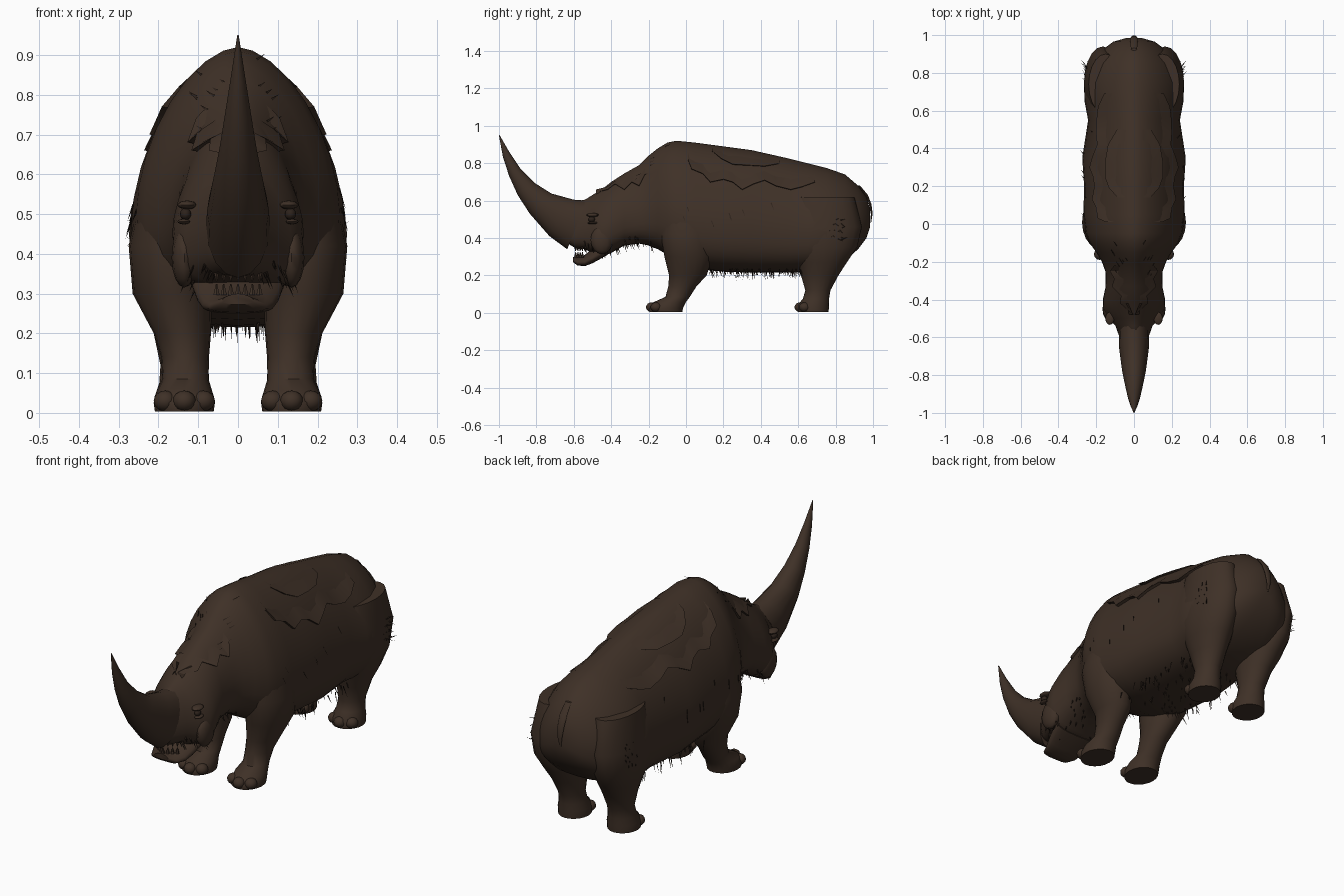
import bpy, bmesh, math, random
from mathutils import Vector, Matrix

random.seed(4)
if "Cube" in bpy.data.objects:
    bpy.data.objects.remove(bpy.data.objects["Cube"])


def material(name, rgb):
    m = bpy.data.materials.new(name)
    m.use_nodes = True
    m.diffuse_color = (*rgb, 1)
    bsdf = m.node_tree.nodes["Principled BSDF"]
    bsdf.inputs["Base Color"].default_value = (*rgb, 1)
    bsdf.inputs["Roughness"].default_value = 0.9
    return m


HIDE = material("brown hide", (0.049, 0.030, 0.020))
DARK = material("dark hair", (0.026, 0.016, 0.011))


def finish(name, bm, mat=HIDE, angle=50):
    bmesh.ops.recalc_face_normals(bm, faces=bm.faces)
    mesh = bpy.data.meshes.new(name)
    bm.to_mesh(mesh)
    bm.free()
    mesh.materials.append(mat)
    ob = bpy.data.objects.new(name, mesh)
    bpy.context.collection.objects.link(ob)
    bpy.ops.object.select_all(action="DESELECT")
    ob.select_set(True)
    bpy.context.view_layer.objects.active = ob
    bpy.ops.object.shade_smooth_by_angle(angle=math.radians(angle))
    return ob


def skin(bm, rings):
    """Bridge equal-sized rings of points and cap both ends."""
    loops = [[bm.verts.new(p) for p in r] for r in rings]
    n = len(loops[0])
    for a, b in zip(loops, loops[1:]):
        for i in range(n):
            j = (i + 1) % n
            bm.faces.new((a[i], a[j], b[j], b[i]))
    bm.faces.new(loops[0])
    bm.faces.new(loops[-1])


def angles(n):
    return [2 * math.pi * i / n for i in range(n)]


def power(v, p):
    return math.copysign(abs(v) ** (2 / p), v)


UP, LOW, WIDEST = 1.7, 2.8, 0.36


def section(y, top, bot, w, n=32):
    """Egg-shaped slice, narrow above and full below."""
    mid = bot + WIDEST * (top - bot)
    ring = []
    for a in angles(n):
        s, c = math.sin(a), math.cos(a)
        p, h = (UP, top - mid) if s >= 0 else (LOW, mid - bot)
        ring.append(Vector((w * power(c, p), y, mid + h * power(s, p))))
    return ring


# Head and trunk: y, top, bottom, half width
TRUNK = [(-.63, .52, .37, .05), (-.59, .595, .345, .08), (-.54, .605, .34, .098),
         (-.50, .63, .32, .135), (-.45, .66, .30, .163), (-.40, .70, .32, .165),
         (-.33, .745, .36, .15), (-.25, .79, .37, .152), (-.20, .84, .36, .17),
         (-.15, .88, .34, .20), (-.10, .91, .31, .235), (-.05, .92, .28, .255),
         (.05, .91, .235, .268), (.20, .89, .22, .264), (.35, .87, .215, .274),
         (.55, .825, .215, .243), (.65, .80, .22, .262), (.75, .775, .24, .265),
         (.85, .74, .28, .225), (.92, .68, .34, .17), (.965, .62, .40, .11),
         (.985, .55, .46, .04)]
bm = bmesh.new()
skin(bm, [section(*row) for row in TRUNK])
finish("body_and_head", bm)


def slice_at(y):
    for a, b in zip(TRUNK, TRUNK[1:]):
        if a[0] <= y <= b[0]:
            t = (y - a[0]) / (b[0] - a[0])
            return [a[k] + t * (b[k] - a[k]) for k in (1, 2, 3)]


def flank(y, z):
    """Half width of the trunk at a given y and z."""
    top, bot, w = slice_at(y)
    mid = bot + WIDEST * (top - bot)
    p, t = (UP, (z - mid) / (top - mid)) if z > mid else (LOW, (mid - z) / (mid - bot))
    return w * max(0, 1 - min(1, t) ** p) ** (1 / p)


# Lower jaw
bm = bmesh.new()
JAW = [(-.605, .30, .272, .04), (-.58, .295, .253, .072), (-.54, .31, .25, .09),
       (-.50, .345, .265, .105), (-.42, .42, .31, .125)]
skin(bm, [section(*row, n=20) for row in JAW])
finish("lower_jaw", bm)

# Nose horn: front edge y z, back edge y z, half width
HORN = [(-.635, .34, -.53, .60, .08), (-.73, .41, -.60, .605, .078),
        (-.835, .53, -.72, .638, .063), (-.90, .63, -.81, .695, .047),
        (-.945, .73, -.885, .77, .033), (-.978, .83, -.945, .86, .018),
        (-1, .948, -.996, .95, .002)]
bm = bmesh.new()
rings = []
for fy, fz, by, bz, w in HORN:
    f, b = Vector((0, fy, fz)), Vector((0, by, bz))
    rings.append([(f + b) / 2 + (b - f) / 2 * math.sin(a) + Vector((w * math.cos(a), 0, 0))
                  for a in angles(16)])
skin(bm, rings)
finish("nose_horn", bm)


def ball(bm, at, size):
    m = Matrix.Translation(at) @ Matrix.Diagonal((*size, 1))
    bmesh.ops.create_uvsphere(bm, u_segments=12, v_segments=8, radius=1, matrix=m)


# Legs: z, x, y, x radius, y radius
FRONT = [(.58, .16, .01, .08, .13), (.42, .175, .01, .10, .145), (.30, .165, .015, .10, .13),
         (.20, .14, .01, .072, .10), (.14, .133, -.02, .06, .075), (.085, .132, -.045, .058, .065),
         (.055, .135, -.09, .07, .088), (.025, .135, -.108, .077, .092), (.004, .135, -.108, .074, .088)]
HIND = [(.62, .15, .74, .09, .16), (.46, .165, .745, .10, .195), (.35, .16, .74, .103, .175),
        (.27, .15, .73, .092, .13), (.20, .14, .715, .072, .10), (.12, .135, .705, .06, .067),
        (.075, .135, .695, .063, .07), (.04, .135, .68, .075, .085), (.004, .135, .68, .074, .082)]
for side, sx in (("left", 1), ("right", -1)):
    for part, rows in (("front", FRONT), ("hind", HIND)):
        bm = bmesh.new()
        skin(bm, [[Vector((sx * (x + rx * math.cos(a)), y + ry * math.sin(a), z))
                   for a in angles(20)] for z, x, y, rx, ry in rows])
        finish(f"{side}_{part}_leg", bm)
        # Three blunt toes
        bm = bmesh.new()
        foot = rows[-1]
        for k in (-1, 0, 1):
            ball(bm, (sx * foot[1] + k * .048, foot[2] - foot[4] + .012 + abs(k) * .024, .03),
                 (.029, .03, .026))
        finish(f"{side}_{part}_toes", bm)

    # Eye with brow and lower lid
    bm = bmesh.new()
    ball(bm, (sx * .132, -.505, .50), (.014, .018, .015))
    finish(f"{side}_eye", bm, DARK)
    bm = bmesh.new()
    ball(bm, (sx * .128, -.50, .523), (.024, .034, .011))
    ball(bm, (sx * .136, -.50, .481), (.016, .028, .007))
    finish(f"{side}_eyelids", bm)

    # Cheek fold beside the mouth
    bm = bmesh.new()
    ball(bm, (sx * .135, -.45, .39), (.032, .06, .075))
    finish(f"{side}_cheek", bm)

# Teeth
bm = bmesh.new()
for k in range(-3, 4):
    for z, flip in ((.31, 1), (.345, -1)):
        m = Matrix.Translation((k * .018, -.59 + abs(k) * .012, z)) @ Matrix.Scale(flip, 4, (0, 0, 1))
        bmesh.ops.create_cone(bm, segments=6, radius1=.009, radius2=.002, depth=.028, matrix=m)
finish("teeth", bm)

# Tail lying against the rump
bm = bmesh.new()
TAIL = [(.925, .68, .016), (.965, .63, .02), (.985, .58, .018), (.993, .53, .013), (.988, .48, .004)]
skin(bm, [[Vector((r * math.cos(a), y + r * .4 * math.sin(a), z)) for a in angles(10)]
          for y, z, r in TAIL])
finish("tail", bm)

# Matted fur: thin layers lying on the flanks, each ending in a raised jagged lip
LIPS = {"back_fur": [(.14, .865), (.19, .825), (.25, .795), (.33, .79), (.42, .785), (.50, .80)],
        "flank_fur": [(.01, .82), (.03, .77), (.09, .745), (.13, .70), (.20, .715), (.25, .70), (.30, .66),
                      (.36, .69), (.42, .71), (.48, .68), (.56, .66), (.62, .675), (.69, .70)],
        "neck_fur": [(-.48, .645), (-.42, .66), (-.38, .69), (-.33, .66), (-.29, .70), (-.25, .68), (-.22, .74)]}
for name, path in LIPS.items():
    for side, sx in (("left", 1), ("right", -1)):
        bm = bmesh.new()
        rows = []
        for i, (y, z) in enumerate(path):
            rise = .008 if i in (0, len(path) - 1) else .016
            high = min(z + .06, slice_at(y)[0] - .01)
            spots = [(high, -.004), (z + .015, rise * .7), (z, rise), (z - .004, -.01)]
            rows.append([bm.verts.new((sx * (flank(y, h) + d), y, h)) for h, d in spots])
        for a, b in zip(rows, rows[1:]):
            for k in range(3):
                f = bm.faces.new((a[k], a[k + 1], b[k + 1], b[k]))
        finish(f"{side}_{name}", bm, angle=30)

# Loose hair: slim spikes along the belly, chin, hips and neck
bm = bmesh.new()


def hair(at, direction, length, r=.0035):
    d = Vector(direction).normalized()
    m = Matrix.Translation(Vector(at) + d * length / 2) @ d.to_track_quat("Z", "Y").to_matrix().to_4x4()
    bmesh.ops.create_cone(bm, segments=3, radius1=r, radius2=0, depth=length, matrix=m)


R = random.uniform
for i in range(110):
    y, x = R(.12, .62), R(-.2, .2)
    hair((x, y, .235), (x, R(-.2, .5), -1), R(.03, .065))
for sx in (1, -1):
    for i in range(40):
        y = R(-.55, -.18)
        z = slice_at(y)[1] + R(.0, .05)
        hair((sx * flank(y, z) * .97, y, z), (sx * .4, R(0, .5), -1), R(.02, .05))
    for i in range(16):
        y, z = R(.76, .86), R(.38, .50)
        hair((sx * .245, y - .02, z), (sx * .5, .6, R(-.6, .3)), R(.03, .06))
    for i in range(8):
        y, z = R(-.05, .5), R(.45, .6)
        hair((sx * flank(y, z), y, z), (sx * .35, .4, -1), R(.025, .05))
    for i in range(8):
        y = R(-.3, -.1)
        z = slice_at(y)[0] - R(.0, .1)
        hair((sx * flank(y, z), y, z), (sx * .5, .8, .35), R(.02, .045))
finish("loose_hair", bm, DARK)
